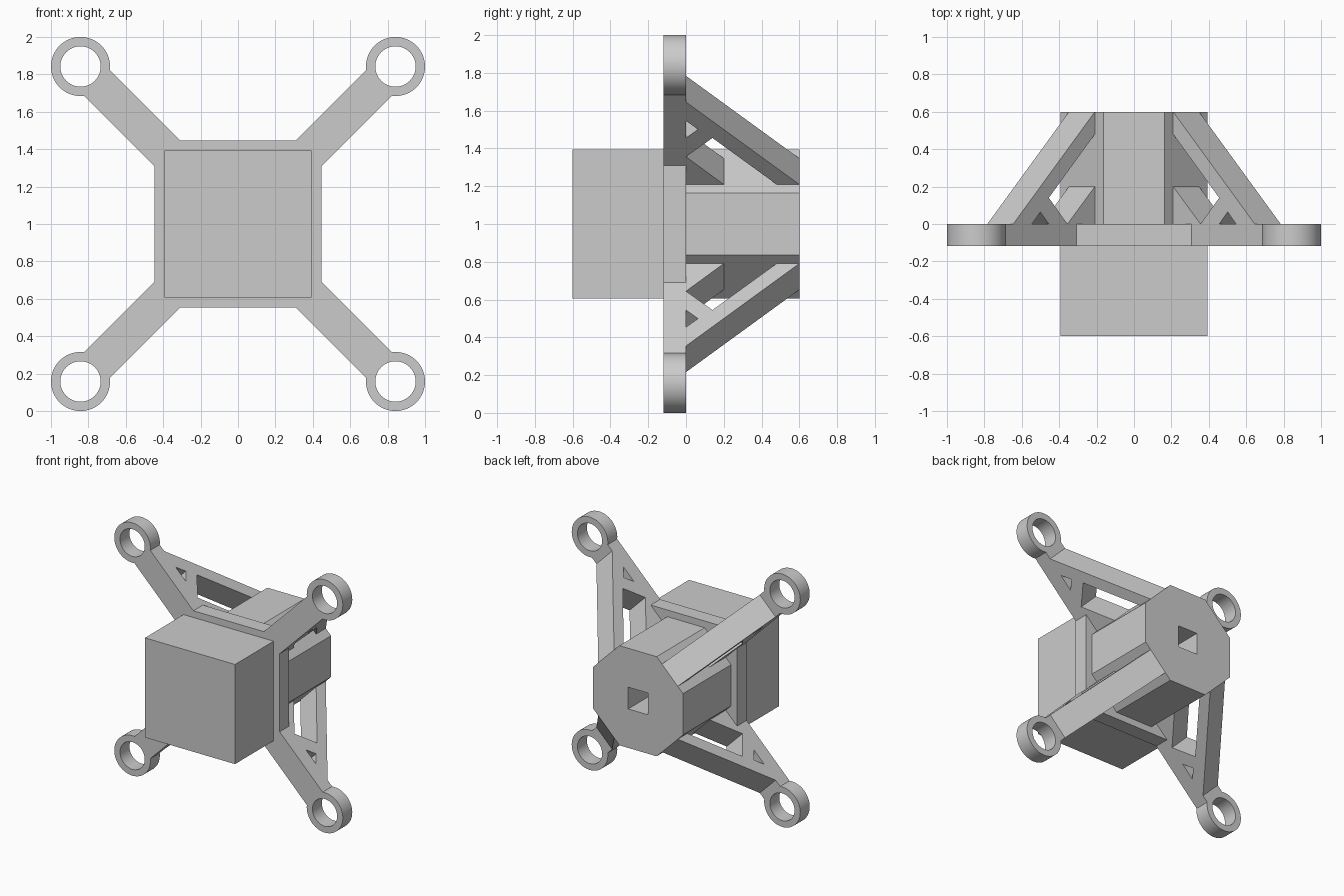
import bpy
import bmesh
from math import pi, sin, cos, asin, sqrt, radians
from mathutils import Matrix, Vector

cube = bpy.data.objects.get("Cube")
if cube:
    bpy.data.objects.remove(cube, do_unlink=True)

grey = bpy.data.materials.new("light grey")
grey.use_nodes = True
grey.diffuse_color = (0.6, 0.6, 0.6, 1)
grey.node_tree.nodes["Principled BSDF"].inputs["Base Color"].default_value = (0.6, 0.6, 0.6, 1)

CENTRE_Z = 1.0
BODY = 0.394          # half width of the box and the octagonal post
PLATE = 0.447         # half width of the frame plate
ARM = 0.098           # half width of arms and braces
RING_POS = 0.842 * sqrt(2)
RING_OUT, RING_IN = 0.158, 0.108


def extrude_profile(name, loops, depth, origin, axes):
    """Filled flat profile (later loops are holes) extruded both ways along the third axis."""
    curve = bpy.data.curves.new(name, "CURVE")
    curve.dimensions = "2D"
    curve.fill_mode = "BOTH"
    curve.extrude = depth / 2
    for loop in loops:
        spline = curve.splines.new("POLY")
        spline.points.add(len(loop) - 1)
        for point, (u, v) in zip(spline.points, loop):
            point.co = (u, v, 0, 1)
        spline.use_cyclic_u = True
    curve.materials.append(grey)
    obj = bpy.data.objects.new(name, curve)
    bpy.context.collection.objects.link(obj)
    turn = Matrix([Vector(a) for a in axes]).transposed().to_4x4()
    obj.matrix_world = Matrix.Translation(origin) @ turn
    bpy.ops.object.select_all(action="DESELECT")
    obj.select_set(True)
    bpy.context.view_layer.objects.active = obj
    bpy.ops.object.convert(target="MESH")
    obj = bpy.context.object
    bm = bmesh.new()
    bm.from_mesh(obj.data)
    bmesh.ops.remove_doubles(bm, verts=bm.verts, dist=0.0001)
    bmesh.ops.recalc_face_normals(bm, faces=bm.faces)
    bm.to_mesh(obj.data)
    bm.free()
    bpy.ops.object.shade_smooth_by_angle(angle=radians(30))
    return obj


def front_profile(name, loops, y0, y1):
    return extrude_profile(name, loops, y1 - y0, (0, (y0 + y1) / 2, CENTRE_Z),
                           [(1, 0, 0), (0, 0, 1), (0, -1, 0)])


def polygon(sides, radius, start=0.0, cx=0.0, cy=0.0):
    return [(cx + radius * cos(start + 2 * pi * i / sides),
             cy + radius * sin(start + 2 * pi * i / sides)) for i in range(sides)]


def square(half):
    return polygon(4, half * sqrt(2), pi / 4)


corners = [pi / 4 + k * pi / 2 for k in range(4)]

# Cross frame: square plate, four arms and end rings in one outline
outline, holes = [], []
root = PLATE * sqrt(2) - ARM
gap = asin(ARM / RING_OUT)
steps = 48
for a in corners:
    local = [(root, -ARM)]
    for i in range(steps + 1):
        t = -pi + gap + (2 * pi - 2 * gap) * i / steps
        local.append((RING_POS + RING_OUT * cos(t), RING_OUT * sin(t)))
    local.append((root, ARM))
    outline += [(r * cos(a) - s * sin(a), r * sin(a) + s * cos(a)) for r, s in local]
    holes.append(polygon(steps, RING_IN, 0, RING_POS * cos(a), RING_POS * sin(a)))
front_profile("cross_frame", [outline] + holes, -0.118, 0)

# Front box and rear octagonal post with a square socket
front_profile("front_box", [square(BODY)], -0.6, -0.118)
front_profile("rear_post", [polygon(8, BODY / cos(pi / 8), pi / 8), square(0.086)], 0, 0.6)

# Diagonal truss braces between the post and each arm
strut = [(BODY, 0.6), (1.011, 0), (0.87, 0), (0.806, 0.064), (0.742, 0),
         (0.601, 0), (0.742, 0.14), (BODY, 0.48)]
fillet = [(BODY, 0), (0.601, 0), (BODY, 0.2)]
sides = ["upper_left", "upper_right", "lower_right", "lower_left"]
for a, side in zip(corners, sides):
    axes = [(cos(a), 0, sin(a)), (0, 1, 0), (-sin(a), 0, cos(a))]
    for part, shape in (("brace", strut), ("fillet", fillet)):
        extrude_profile(f"{side}_{part}", [shape], 2 * ARM, (0, 0, CENTRE_Z), axes)
